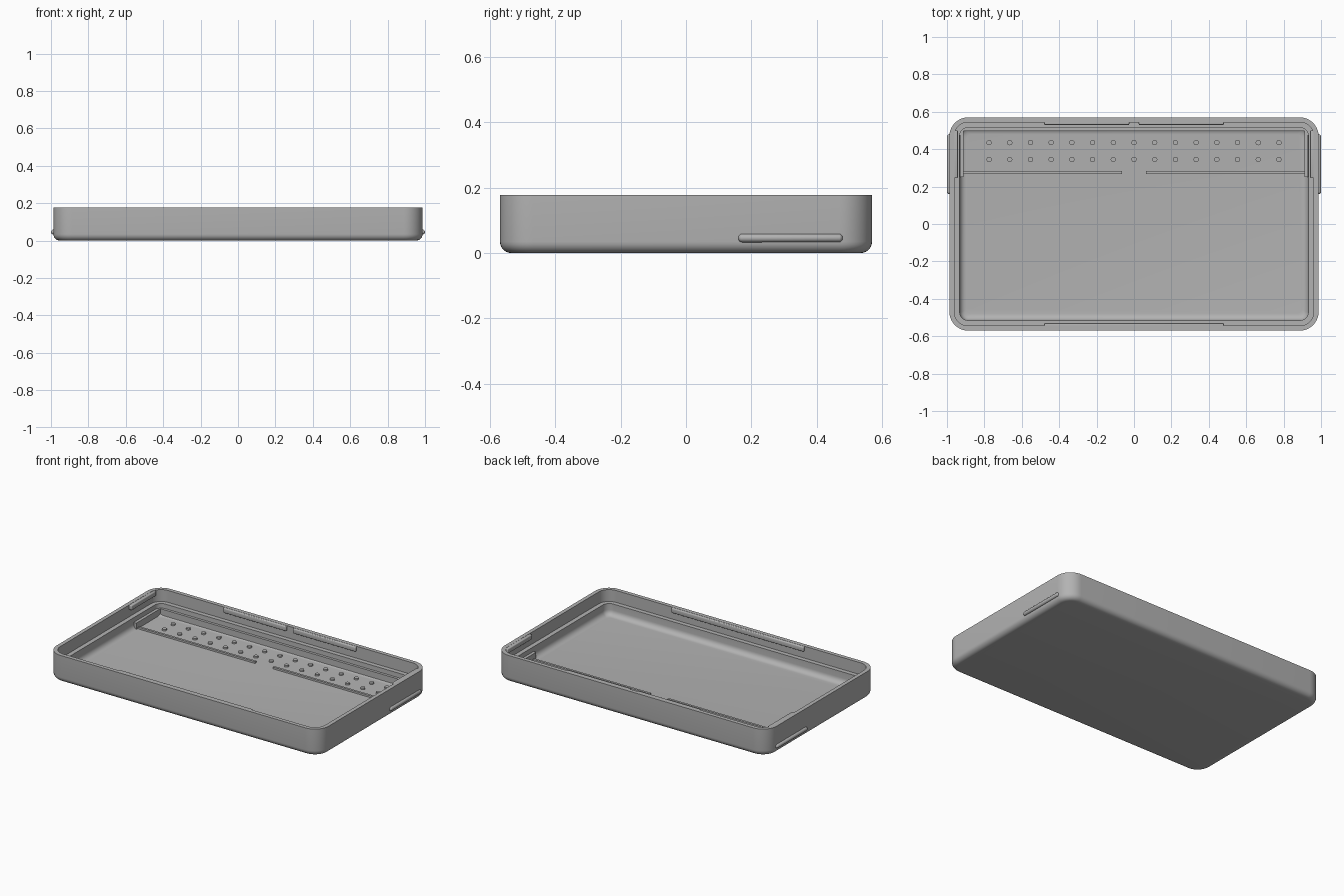
import bpy, bmesh, math
from mathutils import Vector

cube = bpy.data.objects.get("Cube")
if cube:
    bpy.data.objects.remove(cube)

HX, HY, TOP, R = 0.987, 0.57, 0.178, 0.1
FLOOR, LEDGE = 0.025, 0.1

grey = bpy.data.materials.new("plain grey")
grey.use_nodes = True
grey.diffuse_color = (0.45, 0.45, 0.45, 1)
grey.node_tree.nodes["Principled BSDF"].inputs["Base Color"].default_value = (0.45, 0.45, 0.45, 1)


def finish(name, bm, smooth=True):
    bmesh.ops.recalc_face_normals(bm, faces=bm.faces)
    mesh = bpy.data.meshes.new(name)
    bm.to_mesh(mesh)
    bm.free()
    mesh.materials.append(grey)
    obj = bpy.data.objects.new(name, mesh)
    bpy.context.collection.objects.link(obj)
    if smooth:
        bpy.ops.object.select_all(action="DESELECT")
        obj.select_set(True)
        bpy.context.view_layer.objects.active = obj
        bpy.ops.object.shade_smooth_by_angle(angle=math.radians(35))
    return obj


def rounded_ring(bm, inset, z, steps=10):
    """Rounded rectangle of vertices, inset from the outer wall."""
    r = max(R - inset, 0.03)
    cx, cy = HX - inset - r, HY - inset - r
    verts = []
    for q, (sx, sy) in enumerate([(1, 1), (-1, 1), (-1, -1), (1, -1)]):
        for i in range(steps + 1):
            a = math.pi / 2 * (q + i / steps)
            verts.append(bm.verts.new((sx * cx + r * math.cos(a), sy * cy + r * math.sin(a), z)))
    return verts


def box(name, x, y, z, bevel=0.0):
    """Box between pairs of limits."""
    bm = bmesh.new()
    bmesh.ops.create_cube(bm, size=1)
    for v in bm.verts:
        v.co = Vector([sum(p) / 2 + c * (p[1] - p[0]) for c, p in zip(v.co, (x, y, z))])
    if bevel:
        bmesh.ops.bevel(bm, geom=bm.edges[:], offset=bevel, segments=3, profile=0.5, affect="EDGES")
    return finish(name, bm, bevel > 0)


# Tray shell: outer fillet, wall, rim, ledge, pocket wall and floor fillet
def arc(r, inset, z, inner, n=6):
    pts = []
    for i in range(n + 1):
        a = math.pi / 2 * i / n
        if inner:
            pts.append((inset + r * (1 - math.cos(a)), z + r * (1 - math.sin(a))))
        else:
            pts.append((inset + r * (1 - math.sin(a)), z + r * (1 - math.cos(a))))
    return pts


profile = arc(0.035, 0, 0, False)
profile += [(0, TOP), (0.026, TOP), (0.026, LEDGE), (0.055, LEDGE)]
profile += arc(0.035, 0.055, FLOOR, True)
bm = bmesh.new()
rings = [rounded_ring(bm, i, z) for i, z in profile]
for a, b in zip(rings, rings[1:]):
    for i in range(len(a)):
        j = (i + 1) % len(a)
        bm.faces.new((a[i], a[j], b[j], b[i]))
bm.faces.new(rings[0])
bm.faces.new(rings[-1])
finish("tray_shell", bm)

# Snap rails under the rim; the back one has a central notch
y_in = HY - 0.04
rail_z = (TOP - 0.032, TOP - 0.001)
box("front_rail", (-0.48, 0.48), (-HY + 0.015, -y_in), rail_z, 0.005)
for side, s in (("left", 1), ("right", -1)):
    box(f"back_rail_{side}", sorted((s * 0.025, s * 0.48)), (y_in, HY - 0.015), rail_z, 0.005)
    # Side clips near the back corners
    box(f"side_clip_{side}", sorted((s * (HX - 0.015), s * (HX - 0.045))), (0.245, 0.5), rail_z, 0.005)
    # Low ribs that frame the peg strip
    box(f"front_rib_{side}", sorted((s * 0.065, s * 0.925)), (0.268, 0.283), (FLOOR - 0.01, FLOOR + 0.012))
    box(f"side_rib_{side}", sorted((s * 0.912, s * 0.931)), (0.25, 0.512), (FLOOR - 0.01, LEDGE - 0.03))
    # Outer grip ridge, a rounded bar along the side wall
    bm = bmesh.new()
    bmesh.ops.create_uvsphere(bm, u_segments=20, v_segments=12, radius=0.013)
    for v in bm.verts:
        x, y, z = v.co
        shift = 0.147 if z > 0.0001 else -0.147
        v.co = (s * HX + x, 0.32 + z + shift, 0.046 + y)
    finish(f"grip_ridge_{side}", bm)
box("back_rib", (-0.925, 0.925), (0.498, 0.516), (FLOOR - 0.01, LEDGE - 0.03))

# Two rows of small pegs
bm = bmesh.new()
for y in (0.345, 0.435):
    for i in range(15):
        ret = bmesh.ops.create_cone(bm, cap_ends=True, segments=16, radius1=0.014, radius2=0.014, depth=0.02)
        bmesh.ops.translate(bm, verts=ret["verts"], vec=(-0.775 + i * 1.55 / 14, y, FLOOR))
finish("peg_rows", bm)
